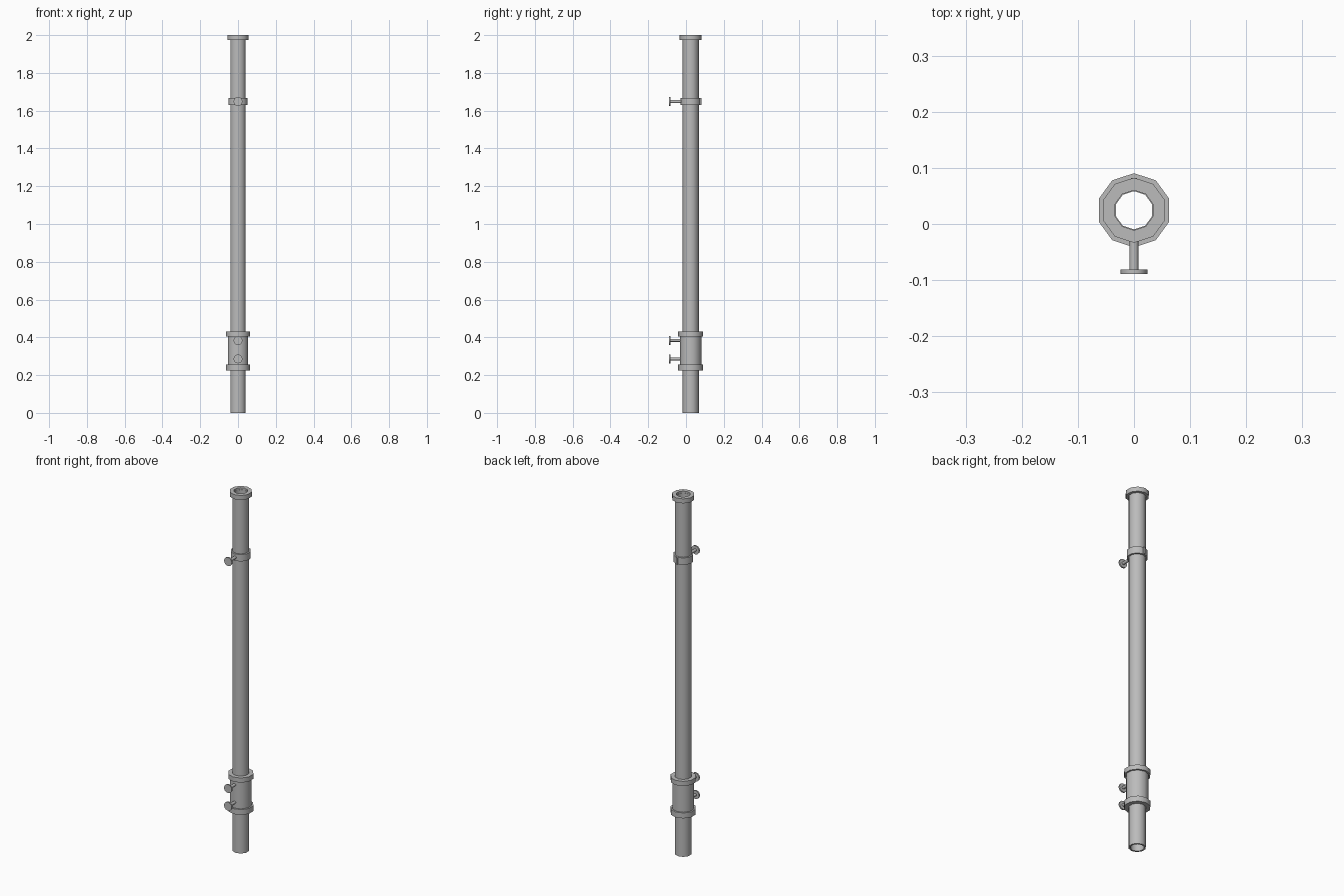
import bpy, math
from mathutils import Matrix

cube = bpy.data.objects.get("Cube")
if cube:
    bpy.data.objects.remove(cube, do_unlink=True)

AXIS_Y = 0.0245   # pole axis sits slightly behind the origin
SIDES = 10

metal = bpy.data.materials.new("grey_metal")
metal.use_nodes = True
GREY = (0.5, 0.5, 0.5, 1)
metal.diffuse_color = GREY
metal.node_tree.nodes["Principled BSDF"].inputs["Base Color"].default_value = GREY


def lathe(name, profile, sides, matrix, closed=True):
    """Spin a (radius, height) profile round z, then place it with matrix."""
    n = len(profile)
    verts = []
    for s in range(sides):
        a = math.pi / 2 + 2 * math.pi * s / sides
        verts += [(r * math.cos(a), r * math.sin(a), z) for r, z in profile]
    faces = []
    for s in range(sides):
        a, b = s * n, (s + 1) % sides * n
        for i in range(n if closed else n - 1):
            j = (i + 1) % n
            faces.append((a + i, b + i, b + j, a + j))
    if not closed:
        faces.append([s * n for s in reversed(range(sides))])
        faces.append([s * n + n - 1 for s in range(sides)])
    mesh = bpy.data.meshes.new(name)
    mesh.from_pydata(verts, [], faces)
    mesh.transform(matrix)
    mesh.materials.append(metal)
    obj = bpy.data.objects.new(name, mesh)
    bpy.context.collection.objects.link(obj)
    bpy.ops.object.select_all(action='DESELECT')
    obj.select_set(True)
    bpy.context.view_layer.objects.active = obj
    bpy.ops.object.shade_smooth_by_angle(angle=math.radians(40))
    return obj


def tube(name, inner, outer, low, high):
    profile = [(outer, low), (outer, high), (inner, high), (inner, low)]
    return lathe(name, profile, SIDES, Matrix.Translation((0, AXIS_Y, 0)))


# Hollow pole and its top collar
tube("pole", 0.034, 0.043, 0, 1.99)
tube("top_collar", 0.0355, 0.058, 1.975, 2)

# Upper clamp ring with the hinge plate at its back
tube("upper_clamp", 0.042, 0.0525, 1.63, 1.668)
bpy.ops.mesh.primitive_cube_add(size=1, location=(0, 0.076, 1.649))
hinge = bpy.context.object
hinge.name = "clamp_hinge"
hinge.scale = (0.01, 0.012, 0.038)
hinge.data.materials.append(metal)

# Lower sleeve with a flange at each end
tube("lower_sleeve", 0.042, 0.057, 0.24, 0.42)
tube("sleeve_bottom_flange", 0.042, 0.066, 0.225, 0.255)
tube("sleeve_top_flange", 0.042, 0.066, 0.405, 0.431)

# Thumb screws pointing to the front: thin shank and flat round head
screw = [(0.008, 0), (0.008, 0.063), (0.024, 0.063), (0.024, 0.071)]
for name, z in (("clamp_screw", 1.648), ("upper_sleeve_screw", 0.384),
                ("lower_sleeve_screw", 0.286)):
    place = Matrix.Translation((0, -0.018, z)) @ Matrix.Rotation(math.pi / 2, 4, 'X')
    lathe(name, screw, 12, place, closed=False)
